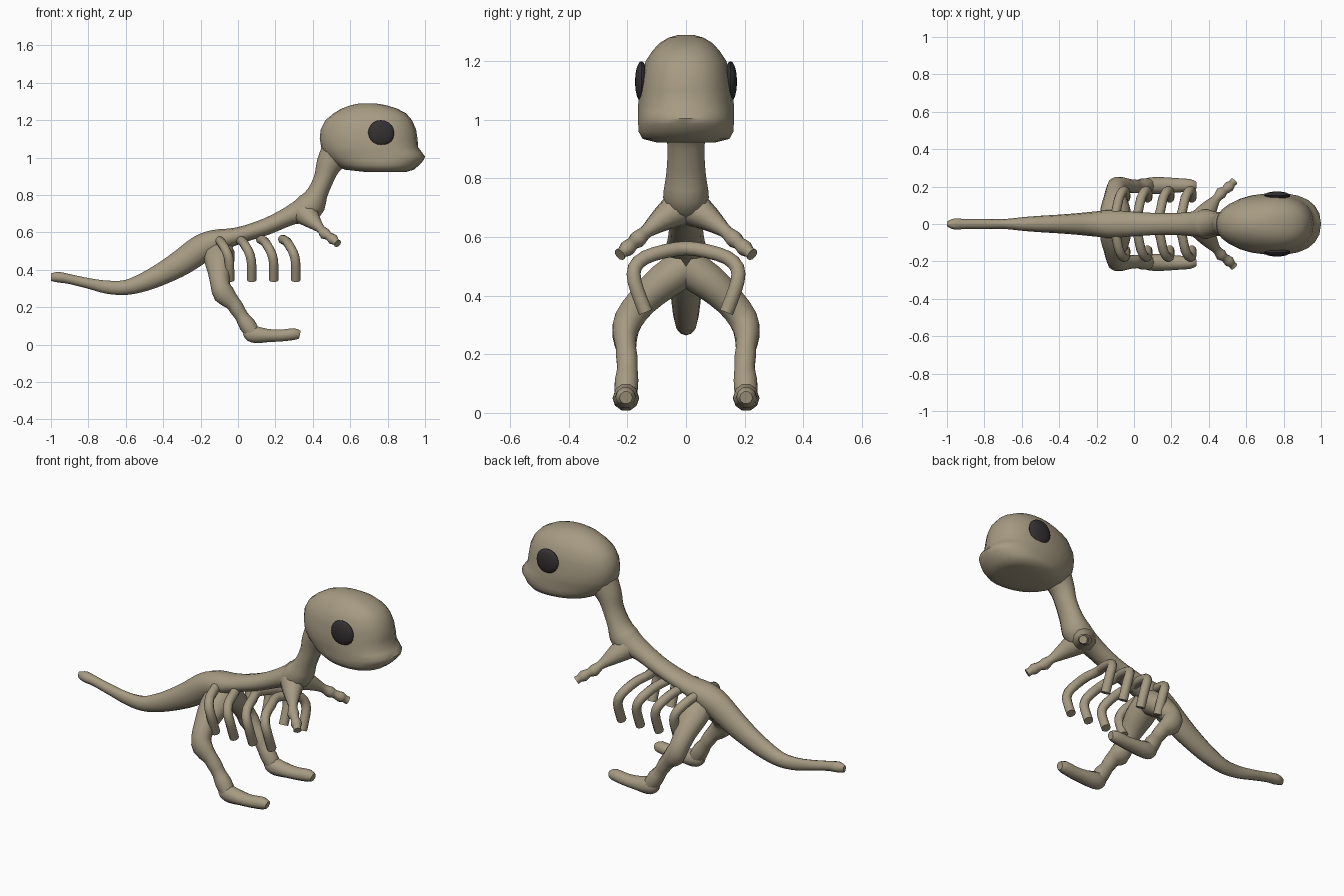
import bpy, bmesh, math
from mathutils import Vector

if "Cube" in bpy.data.objects:
    bpy.data.objects.remove(bpy.data.objects["Cube"])


def material(name, rgb):
    m = bpy.data.materials.new(name)
    m.diffuse_color = (*rgb, 1)
    m.use_nodes = True
    m.node_tree.nodes["Principled BSDF"].inputs["Base Color"].default_value = m.diffuse_color
    return m


BONE = material("bone", (0.38, 0.325, 0.225))
DARK = material("dark", (0.035, 0.03, 0.032))


def spow(v, e):
    return math.copysign(abs(v) ** e, v)


def skin(name, rings, mat=BONE):
    """Join a list of equal rings into a closed, smooth-shaded solid."""
    bm = bmesh.new()
    vs = [[bm.verts.new(p) for p in r] for r in rings]
    n = len(vs[0])
    for a, b in zip(vs, vs[1:]):
        for i in range(n):
            j = (i + 1) % n
            bm.faces.new((a[i], a[j], b[j], b[i]))
    bm.faces.new(vs[0])
    bm.faces.new(vs[-1])
    bmesh.ops.recalc_face_normals(bm, faces=bm.faces)
    me = bpy.data.meshes.new(name)
    bm.to_mesh(me)
    bm.free()
    ob = bpy.data.objects.new(name, me)
    bpy.context.collection.objects.link(ob)
    me.materials.append(mat)
    bpy.ops.object.select_all(action='DESELECT')
    ob.select_set(True)
    bpy.context.view_layer.objects.active = ob
    bpy.ops.object.shade_smooth_by_angle(angle=math.radians(50))
    return ob


def spline(pts, steps):
    """Catmull-Rom through tuples of any length."""
    pts = [Vector(p) for p in pts]
    out = []
    for i in range(len(pts) - 1):
        p0, p1 = pts[max(i - 1, 0)], pts[i]
        p2, p3 = pts[i + 1], pts[min(i + 2, len(pts) - 1)]
        for k in range(steps):
            t = k / steps
            out.append(0.5 * (2 * p1 + (p2 - p0) * t + (2 * p0 - 5 * p1 + 4 * p2 - p3) * t * t
                              + (3 * p1 - p0 - 3 * p2 + p3) * t ** 3))
    return out + [pts[-1]]


def tube(name, pts, ref, sides=12, steps=3):
    """Tube through (x, y, z, radius along ref, radius across ref)."""
    path = spline(pts, steps)
    rings = []
    for i, p in enumerate(path):
        a, b = path[max(i - 1, 0)], path[min(i + 1, len(path) - 1)]
        tan = Vector(b[:3]) - Vector(a[:3])
        tan.normalize()
        u = (ref - tan * ref.dot(tan)).normalized()
        w = tan.cross(u)
        c = Vector(p[:3])
        rings.append([c + u * p[3] * math.cos(t) + w * p[4] * math.sin(t)
                      for t in (2 * math.pi * k / sides for k in range(sides))])
    return skin(name, rings)


X, Y = Vector((1, 0, 0)), Vector((0, 1, 0))

# tail, back and neck: x, z, half width, half thickness
spine = [(-1, .36, .012, .02), (-.96, .36, .03, .028), (-.9, .35, .026, .026),
         (-.8, .327, .027, .028), (-.7, .307, .026, .035), (-.6, .305, .036, .04),
         (-.5, .335, .044, .05), (-.4, .382, .05, .06), (-.3, .44, .058, .07),
         (-.2, .51, .068, .075), (-.12, .55, .075, .065), (0, .582, .065, .045),
         (.15, .63, .058, .045), (.28, .69, .062, .052), (.38, .735, .078, .078),
         (.425, .81, .068, .056), (.46, .89, .063, .054), (.485, .96, .068, .068),
         (.53, 1.03, .08, .09)]
tube("spine", [(x, 0, z, a, b) for x, z, a, b in spine], Y)

# skull in horizontal slices: z, back x, front x, half width
slices = [(.923, .68, .9, .10), (.935, .57, .94, .148), (.96, .52, .97, .162),
          (.985, .49, .992, .163), (1.005, .47, 1.0, .163), (1.03, .455, .982, .163),
          (1.055, .445, .963, .163), (1.1, .437, .96, .158), (1.15, .442, .952, .15),
          (1.2, .468, .93, .138), (1.235, .51, .9, .115), (1.262, .555, .85, .09),
          (1.28, .605, .79, .06), (1.29, .655, .73, .025)]
skull = []
for z, x0, x1, hw in slices:
    ring = []
    for k in range(24):
        t = 2 * math.pi * k / 24
        c, s = math.cos(t), math.sin(t)
        ring.append(((x0 + x1) / 2 + (x1 - x0) / 2 * spow(c, .92),
                     hw * spow(s, .88) * (1 + .12 * c), z))
    skull.append(ring)
skin("skull", skull)

# ribs: one hoop each, hanging under the back
half = [(.0, .0, .562), (.02, .07, .552), (.035, .14, .53), (.055, .175, .495),
        (.068, .176, .45), (.07, .158, .395), (.07, .138, .343)]
for i in range(4):
    x0 = -.115 + .118 * i
    hoop = [(x, -y, z) for x, y, z in reversed(half)] + half[1:]
    tube(f"rib_{i + 1}", [(x0 + x, y, z, .025, .025) for x, y, z in hoop], X, 10, 2)

# limbs and eyes on both sides: x, y, z, radii
leg = [(-.1, .0, .5, .08, .07), (-.1, .08, .445, .08, .065), (-.1, .15, .38, .06, .055),
       (-.095, .195, .32, .052, .052), (-.075, .208, .27, .058, .045),
       (-.03, .205, .225, .042, .036), (-.005, .202, .19, .04, .038),
       (.02, .2, .15, .036, .036), (.05, .203, .105, .045, .042), (.08, .205, .06, .04, .04)]
foot = [(.035, .205, .07, .02, .02), (.06, .205, .06, .038, .042), (.1, .205, .052, .045, .047),
        (.16, .206, .048, .044, .037), (.23, .207, .048, .038, .033),
        (.3, .206, .056, .034, .033), (.33, .205, .052, .022, .022)]
arm = [(.36, .02, .7, .07, .065), (.395, .075, .665, .05, .045), (.425, .115, .635, .032, .03),
       (.445, .14, .615, .023, .023), (.465, .165, .592, .032, .03), (.485, .18, .58, .022, .022),
       (.508, .2, .562, .03, .028), (.522, .214, .55, .02, .02), (.533, .226, .54, .022, .022)]
for side, s in (("left", 1), ("right", -1)):
    for part, pts, ref in (("leg", leg, X), ("foot", foot, Y), ("arm", arm, X)):
        tube(f"{side}_{part}", [(x, s * y, z, a, b) for x, y, z, a, b in pts], ref, 10, 2)
    # flattened ball eye
    eye = []
    for j in range(9):
        p = math.pi * (j + .15) / 8.3
        r = .07 * math.sin(p)
        eye.append([(.765 + r * math.cos(t), s * (.152 + .022 * math.cos(p)), 1.13 + r * math.sin(t))
                    for t in (2 * math.pi * k / 20 for k in range(20))])
    skin(f"{side}_eye", eye, DARK)
